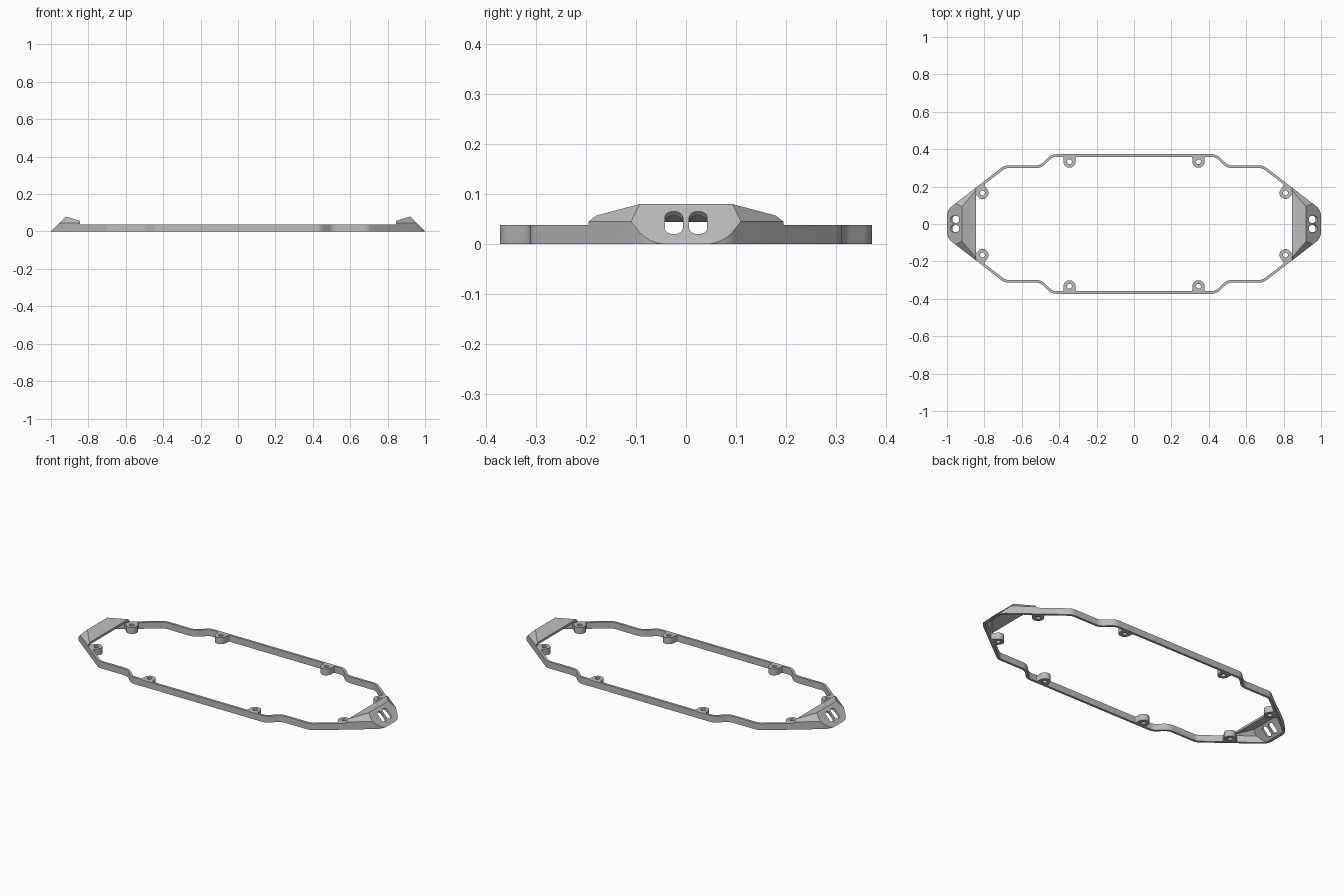
import bpy, bmesh
from math import cos, sin, tan, pi
from mathutils import Vector, Matrix

if "Cube" in bpy.data.objects:
    bpy.data.objects.remove(bpy.data.objects["Cube"])

WALL = 0.014          # wall thickness
RIM = 0.038           # rim height
SLOPE = 0.773         # plan slope of the tapering sides
CAP_X = 0.845         # inner edge of the end hoods
CAP_Y = 0.195
SIDE_N = Vector((SLOPE, 1, 0)).normalized()

grey = bpy.data.materials.new("mid grey")
grey.use_nodes = True
grey.diffuse_color = (0.5, 0.5, 0.5, 1)
grey.node_tree.nodes["Principled BSDF"].inputs["Base Color"].default_value = (0.5, 0.5, 0.5, 1)


def fillet(pts, radii, steps=8):
    """Round the corners of a closed polygon; radius 0 keeps a corner."""
    out = []
    for i, p in enumerate(pts):
        p, r = Vector(p), radii[i]
        if not r:
            out.append(p)
            continue
        a = (Vector(pts[i - 1]) - p).normalized()
        b = (Vector(pts[(i + 1) % len(pts)]) - p).normalized()
        half = a.angle(b) / 2
        centre = p + (a + b).normalized() * (r / sin(half))
        start, end = p + a * (r / tan(half)) - centre, p + b * (r / tan(half)) - centre
        sweep = pi - 2 * half
        for k in range(steps + 1):
            f = k / steps
            out.append(centre + (start * sin((1 - f) * sweep) + end * sin(f * sweep)) / sin(sweep))
    return out


def prism(pts, z0, z1):
    bm = bmesh.new()
    face = bm.faces.new([bm.verts.new((p[0], p[1], z0)) for p in pts])
    top = bmesh.ops.extrude_face_region(bm, geom=[face])["geom"]
    bmesh.ops.translate(bm, vec=(0, 0, z1 - z0), verts=[v for v in top if isinstance(v, bmesh.types.BMVert)])
    bmesh.ops.recalc_face_normals(bm, faces=bm.faces)
    return bm


def make(name, bm):
    bmesh.ops.recalc_face_normals(bm, faces=bm.faces)
    mesh = bpy.data.meshes.new(name)
    bm.to_mesh(mesh)
    bm.free()
    mesh.materials.append(grey)
    ob = bpy.data.objects.new(name, mesh)
    bpy.context.collection.objects.link(ob)
    return ob


def smooth(ob):
    bpy.ops.object.select_all(action='DESELECT')
    ob.select_set(True)
    bpy.context.view_layer.objects.active = ob
    bpy.ops.object.shade_smooth_by_angle(angle=0.5)


def mirrored(ob, name, sx, sy):
    bm = bmesh.new()
    bm.from_mesh(ob.data)
    bmesh.ops.transform(bm, matrix=Matrix.Diagonal((sx, sy, 1, 1)), verts=bm.verts)
    if sx * sy < 0:
        bmesh.ops.reverse_faces(bm, faces=bm.faces)
    copy = make(name, bm)
    smooth(copy)
    return copy


# Side rails: a stepped, rounded outline thickened inward
corners = [(CAP_X, CAP_Y), (0.693, 0.3125), (0.503, 0.3125), (0.44, 0.373)]
corners += [(-x, y) for x, y in reversed(corners)]
outer = fillet(corners, [0, 0.06, 0.06, 0.06, 0.06, 0.06, 0.06, 0])
inner = []
for i, p in enumerate(outer):
    if i in (0, len(outer) - 1):
        inner.append(p - Vector((0, WALL / SIDE_N.y)))
        continue
    d0 = (p - outer[i - 1]).normalized()
    d1 = (outer[i + 1] - p).normalized()
    n = Vector((-(d0 + d1).y, (d0 + d1).x)).normalized()
    inner.append(p + n * WALL / n.dot(Vector((-d0.y, d0.x))))
rail = make("back_rail", prism(outer + inner[::-1], 0, RIM))
smooth(rail)
mirrored(rail, "front_rail", 1, -1)


# Screw bosses: round inside, flared into the wall on the outer half
def boss(name, centre, normal, reach, r=0.032, hole=0.013, n=48):
    bm = bmesh.new()
    u_dir = Vector((normal.y, -normal.x, 0))
    rings = []
    for k in range(n):
        a = 2 * pi * k / n
        c, s = cos(a), sin(a)
        u, v = r * c, r * s
        if s > 0:
            m = max(abs(c), s)
            u, v = r * c / m, reach * s / m
            u *= 1 + 0.35 * (v / reach) ** 4
        big = Vector(centre) + u_dir * u + normal * v
        small = Vector(centre) + (u_dir * c + normal * s) * hole
        up = Vector((0, 0, RIM))
        rings.append([bm.verts.new(q) for q in (big, big + up, small + up, small)])
    for k in range(n):
        a, b = rings[k], rings[(k + 1) % n]
        for j in range(4):
            bm.faces.new((a[j], b[j], b[(j + 1) % 4], a[(j + 1) % 4]))
    ob = make(name, bm)
    smooth(ob)
    return ob


for kind, centre, normal, reach in (("middle_boss", (0.345, 0.333, 0), Vector((0, 1, 0)), 0.034),
                                    ("end_boss", (0.81, 0.166, 0), SIDE_N, 0.038)):
    first = boss(kind + "_back_left", centre, normal, reach)
    mirrored(first, kind + "_back_right", -1, 1)
    mirrored(first, kind + "_front_left", 1, -1)
    mirrored(first, kind + "_front_right", -1, -1)


# End hoods: a rounded wedge trimmed by planes, hollowed by a smaller copy
def wedge(t, back, z0):
    def side(x):
        return CAP_Y - (x - CAP_X) * SLOPE - t / SIDE_N.y
    tip = 1 - t
    plan = [(back, -side(back)), (tip, -side(tip)), (tip, side(tip)), (back, side(back))]
    bm = prism(fillet(plan, [0, 0.07 - t, 0.07 - t, 0]), z0, 0.15)
    cuts = [((1, 0, 0), (1, 0, 1)),
            ((0.92, 0, 0.08), (-0.023, 0, 0.075)),
            ((CAP_X, CAP_Y, 0.045), (SIDE_N.x, SIDE_N.y, 1)),
            ((CAP_X, -CAP_Y, 0.045), (SIDE_N.x, -SIDE_N.y, 1))]
    for co, no in cuts:
        no = Vector(no).normalized()
        res = bmesh.ops.bisect_plane(bm, geom=bm.verts[:] + bm.edges[:] + bm.faces[:], dist=1e-6,
                                     plane_co=Vector(co) - no * t, plane_no=no, clear_outer=True)
        open_edges = [e for e in bm.edges if e.is_boundary]
        bmesh.ops.holes_fill(bm, edges=open_edges, sides=0)
    bmesh.ops.remove_doubles(bm, verts=bm.verts, dist=1e-5)
    return bm


def subtract(ob, cutter):
    cutter.hide_render = True
    mod = ob.modifiers.new("cut", 'BOOLEAN')
    mod.operation, mod.solver, mod.object = 'DIFFERENCE', 'EXACT', cutter
    bpy.context.view_layer.update()
    mesh = bpy.data.meshes.new_from_object(ob.evaluated_get(bpy.context.evaluated_depsgraph_get()))
    ob.modifiers.clear()
    ob.data = mesh
    bpy.data.objects.remove(cutter)


hood = make("left_hood", wedge(0, CAP_X, 0))
subtract(hood, make("hood_hollow", wedge(0.0125, 0.8, -0.05)))

# Twin rounded slots through the sloping end face
w, h = 0.018, 0.032
frame = Matrix(((0, -1, 1), (2 ** 0.5, 0, 0), (0, 1, 1))) * 0.5 ** 0.5
for y in (-0.0245, 0.0245):
    slot = prism(fillet([(-w, -h), (w, -h), (w, h), (-w, h)], [0.0165] * 4), -0.02, 0.02)
    bmesh.ops.transform(slot, matrix=Matrix.Translation((0.9575, y, 0.0425)) @ frame.to_4x4(), verts=slot.verts)
    subtract(hood, make("slot_cutter", slot))
smooth(hood)
mirrored(hood, "right_hood", -1, 1)
